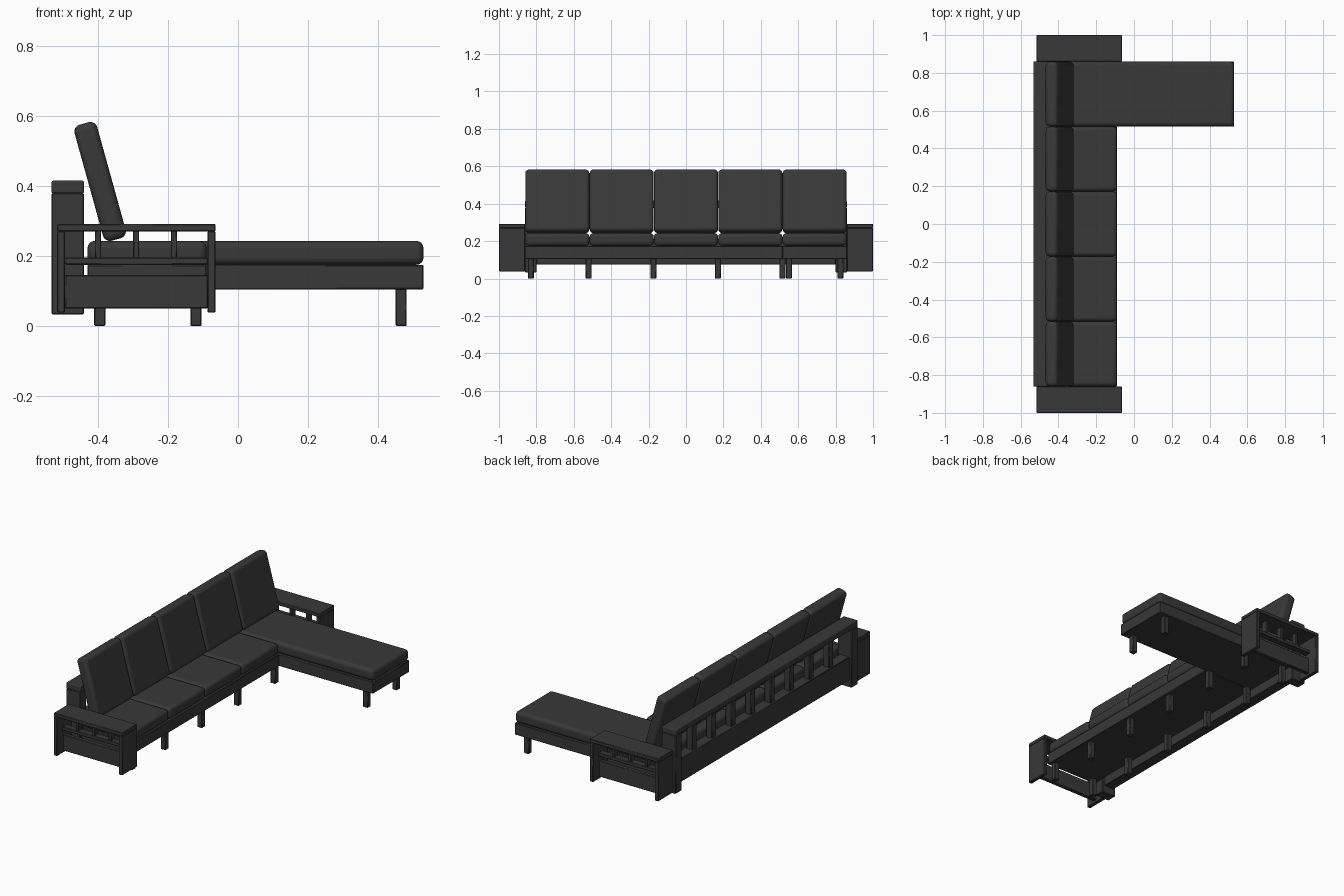
import bpy
import math

cube = bpy.data.objects.get("Cube")
if cube:
    bpy.data.objects.remove(cube, do_unlink=True)

charcoal = bpy.data.materials.new("charcoal")
charcoal.use_nodes = True
charcoal.diffuse_color = (0.04, 0.04, 0.04, 1)
charcoal.node_tree.nodes["Principled BSDF"].inputs["Base Color"].default_value = (0.04, 0.04, 0.04, 1)


def box(name, x, y, z, bevel=0.003, segments=1, tilt=0):
    """Bevelled box between (low, high) pairs, optionally tilted about y."""
    spans = (x, y, z)
    bpy.ops.mesh.primitive_cube_add(size=1, location=[sum(s) / 2 for s in spans])
    ob = bpy.context.object
    ob.name = name
    ob.scale = [abs(s[1] - s[0]) for s in spans]
    bpy.ops.object.transform_apply(location=False, rotation=False, scale=True)
    ob.rotation_euler.y = tilt
    ob.data.materials.append(charcoal)
    mod = ob.modifiers.new("rounding", "BEVEL")
    mod.width = bevel
    mod.segments = segments
    bpy.ops.object.shade_smooth_by_angle(angle=math.radians(40))
    return ob


def around(centre, size):
    return (centre - size / 2, centre + size / 2)


SEAT_BACK, SEAT_FRONT, CHAISE_FRONT = -0.43, -0.09, 0.53
HALF, SEATS = 0.86, 5
STEP = 2 * HALF / SEATS

# Seat modules; the last one extends into the chaise
for i in range(SEATS):
    y = (-HALF + i * STEP + 0.001, -HALF + (i + 1) * STEP - 0.001)
    front = CHAISE_FRONT if i == SEATS - 1 else SEAT_FRONT
    box("seat_cushion", (SEAT_BACK, front), y, (0.175, 0.243), 0.02, 4)
    # Leaning back cushion
    box("back_cushion", around(-0.394, 0.067), y, around(0.413, 0.344), 0.02, 4,
        tilt=math.radians(-15.5))

# Base frames
SPLIT = HALF - STEP
box("main_base", (SEAT_BACK, SEAT_FRONT), (-HALF, SPLIT), (0.105, 0.175))
box("chaise_base", (SEAT_BACK, CHAISE_FRONT), (SPLIT, HALF), (0.105, 0.175))

# Legs
leg_spots = [(x, y) for x in (-0.395, -0.12)
             for y in (-0.83, -0.52, -0.175, 0.17, 0.515, 0.825)]
leg_spots += [(0.466, 0.55), (0.466, 0.825)]
for x, y in leg_spots:
    box("leg", around(x, 0.032), around(y, 0.032), (0, 0.108))

# Back frame: posts, cap rail, lower panel and slats
box("back_cap_rail", (-0.533, -0.44), (-HALF, HALF), (0.378, 0.416), 0.006, 2)
box("back_lower_panel", (-0.52, -0.455), (-0.80, 0.80), (0.075, 0.215))
for side in (-1, 1):
    box("back_post", (-0.533, -0.44), around(side * 0.83, 0.06), (0.033, 0.38))
SLATS = 8
for i in range(SLATS):
    y = (i - (SLATS - 1) / 2) * 0.184
    box("back_slat", around(-0.488, 0.04), around(y, 0.042), (0.21, 0.38))

# Armrests on both ends
for side in (-1, 1):
    full = around(side * 0.93, 0.14)
    mid = side * 0.93
    box("arm_top", (-0.517, -0.064), full, (0.27, 0.292))
    box("arm_front_board", (-0.087, -0.064), full, (0.038, 0.271))
    box("arm_rear_board", (-0.517, -0.494), full, (0.038, 0.271))
    box("arm_panel", (-0.495, -0.086), around(mid, 0.025), (0.05, 0.146))
    box("arm_rail", (-0.495, -0.086), around(mid, 0.04), (0.175, 0.196))
    for x in (-0.4, -0.291, -0.183):
        box("arm_slat", around(x, 0.017), around(mid, 0.035), (0.194, 0.272), 0.002)
